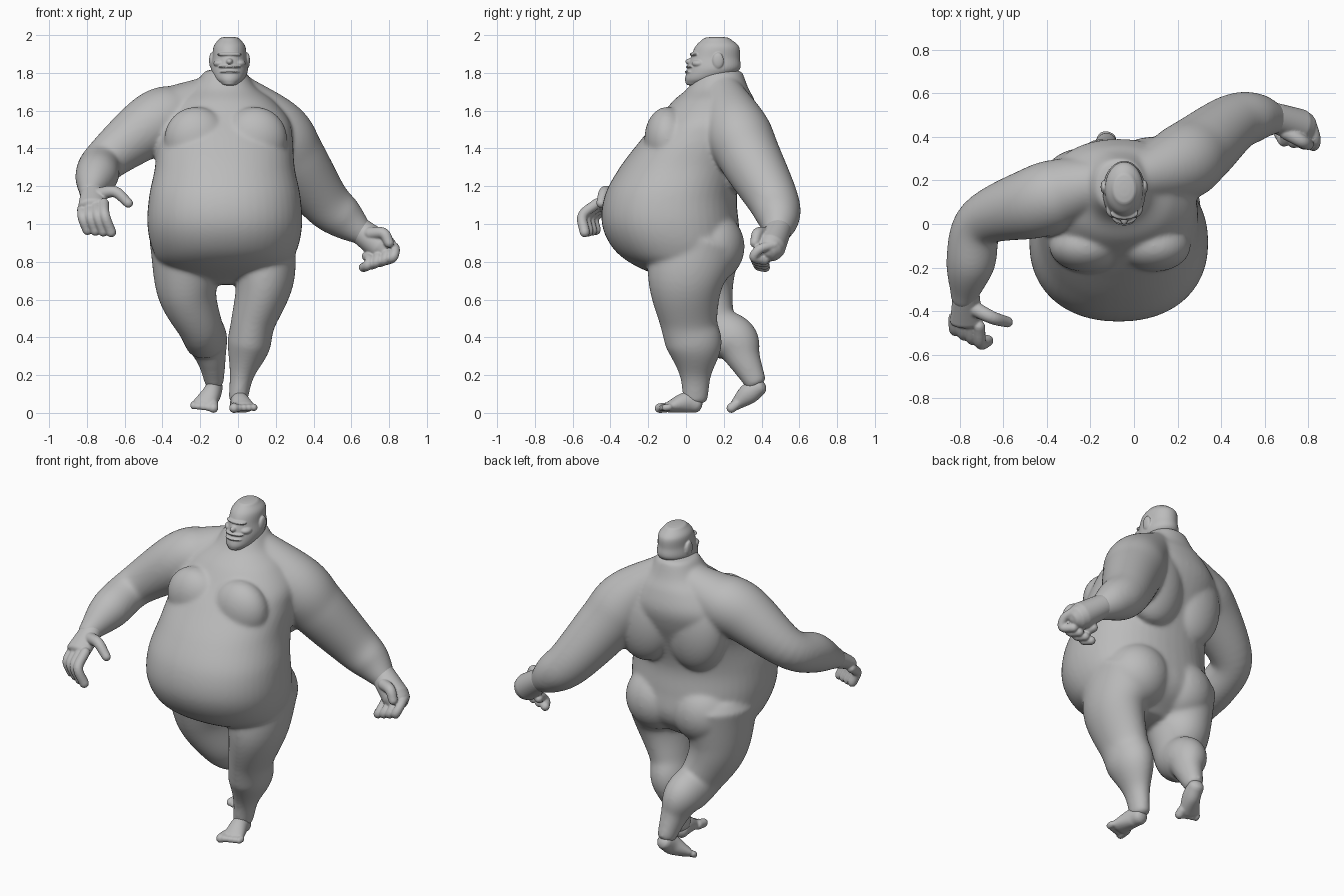
import bpy
import bmesh
from math import cos, sin, pi, copysign
from mathutils import Matrix, Vector

default_cube = bpy.data.objects.get("Cube")
if default_cube:
    bpy.data.objects.remove(default_cube, do_unlink=True)

skin = bpy.data.materials.new("grey clay")
skin.use_nodes = True
clay = (.5, .5, .5, 1)
skin.diffuse_color = clay
skin.node_tree.nodes["Principled BSDF"].inputs["Base Color"].default_value = clay

SIDES = 48
STEPS = 8
UP = Vector((0, 0, 1))


def interpolate(sections):
    """Pass a smooth spline through sections of (x, y, z, width, depth)."""
    keys = [Vector(section) for section in sections]
    before = keys[0] * 2 - keys[1]
    after = keys[-1] * 2 - keys[-2]
    keys = [before, *keys, after]
    result = []
    for previous, start, end, following in zip(keys, keys[1:], keys[2:], keys[3:]):
        leaving = (end - previous) / 2
        arriving = (following - start) / 2
        for step in range(STEPS):
            t = step / STEPS
            ease = t * t * (3 - 2 * t)
            result.append(start.lerp(end, ease)
                          + leaving * t * (1 - t) ** 2 - arriving * t * t * (1 - t))
    result.append(keys[-2])
    return result


def loft(mesh, sections, cap=1, power=2, level=False):
    """Skin a closed, round-ended form through its cross-sections."""
    path = interpolate(sections)
    centres = [Vector(point[:3]) for point in path]
    last = len(path) - 1
    rings = []
    for index, point in enumerate(path):
        along = centres[min(index + 1, last)] - centres[max(index - 1, 0)]
        along = UP if level else along.normalized()
        rings.append((centres[index], along, point[3], point[4]))

    def rounded_end(ring, direction):
        centre, along, width, depth = ring
        reach = along * min(width, depth) * cap * direction
        return [(centre + reach * sin(angle), along, width * cos(angle), depth * cos(angle))
                for angle in (pi / 6, pi / 3, pi * .47)]

    rings = rounded_end(rings[0], -1)[::-1] + rings + rounded_end(rings[-1], 1)
    loops = []
    for centre, along, width, depth in rings:
        across = Vector((1, 0, 0))
        across = (across - along * along.dot(across)).normalized()
        upward = along.cross(across)
        loop = []
        for side in range(SIDES):
            angle = 2 * pi * side / SIDES
            c, s = [copysign(abs(value) ** (2 / power), value)
                    for value in (cos(angle), sin(angle))]
            loop.append(mesh.verts.new(centre + across * width * c + upward * depth * s))
        loops.append(loop)
    for lower, upper in zip(loops, loops[1:]):
        for side in range(SIDES):
            neighbour = (side + 1) % SIDES
            mesh.faces.new((lower[side], lower[neighbour], upper[neighbour], upper[side]))
    mesh.faces.new(loops[0][::-1])
    mesh.faces.new(loops[-1])


def trunk(mesh, middle, profile, power):
    """Stack level rings from rows of (height, front, back, half width)."""
    sections = [(middle, (front + back) / 2, height, half_width, (back - front) / 2)
                for height, front, back, half_width in profile]
    loft(mesh, sections, cap=.2, power=power, level=True)


def limb(mesh, sections, depth=1, cap=1):
    """Loft sections of (x, y, z, radius) with a constant depth ratio."""
    loft(mesh, [(x, y, z, radius, radius * depth) for x, y, z, radius in sections], cap)


def blob(mesh, centre, radii):
    """Add an ellipsoid mass."""
    placing = Matrix.Translation(centre) @ Matrix.Diagonal((*radii, 1))
    bmesh.ops.create_uvsphere(mesh, u_segments=SIDES, v_segments=SIDES, radius=1, matrix=placing)


def finish(mesh, name, voxel, smoothing):
    """Fuse the overlapping masses into one smooth skin."""
    bmesh.ops.recalc_face_normals(mesh, faces=mesh.faces)
    data = bpy.data.meshes.new(name)
    mesh.to_mesh(data)
    mesh.free()
    data.materials.append(skin)
    data.shade_smooth()
    part = bpy.data.objects.new(name, data)
    bpy.context.scene.collection.objects.link(part)
    fuse = part.modifiers.new("fuse", 'REMESH')
    fuse.mode = 'VOXEL'
    fuse.voxel_size = voxel
    fuse.use_smooth_shade = True
    relax = part.modifiers.new("relax", 'SMOOTH')
    relax.factor = .5
    relax.iterations = smoothing


def fingers(mesh, first_knuckle, last_knuckle, bends, radius):
    """Add four fingers along the knuckles, each following the same bends."""
    for index in range(4):
        joint = Vector(first_knuckle).lerp(Vector(last_knuckle), index / 3)
        joints = [joint]
        for bend in bends:
            joint = joint + Vector(bend) * (1.1 - index * .1)
            joints.append(joint)
        limb(mesh, [(*position, radius) for position in joints])


def foot(name, heel, instep, ball, toe_reach, inner):
    """Build a foot whose big toe lies on the inner side."""
    mesh = bmesh.new()
    loft(mesh, [(*heel, .045, .045), (*instep, .05, .055), (*ball, .062, .03)], cap=.7)
    for index in range(5):
        root = Vector(ball) + Vector((inner * (.05 - .026 * index), 0, 0))
        tip = root + Vector(toe_reach) * (1 - index * .15)
        size = .019 if index else .026
        limb(mesh, [(*root, size), (*tip, size)])
    finish(mesh, name, .006, 4)


# Torso with the overhanging belly
body = bmesh.new()
trunk(body, -.07, (
    (.7, -.08, .15, .18), (.78, -.27, .25, .33), (.87, -.385, .29, .385),
    (1, -.445, .28, .41), (1.15, -.43, .27, .4), (1.3, -.35, .31, .37),
    (1.45, -.235, .37, .36), (1.55, -.15, .39, .34), (1.65, -.07, .365, .26),
    (1.72, .01, .33, .17), (1.8, .06, .3, .115)), power=2.2)

# Chest, shoulder blades and buttocks
for x, back in ((-.22, .22), (.09, .27)):
    blob(body, (x, -.1, 1.45), (.17, .12, .17))
    blob(body, (x, back, 1.42), (.19, .13, .26))
    blob(body, (x, .13, .88), (.19, .18, .19))

# Right arm reaching forward, from the neck to the wrist
limb(body, [(-.1, .2, 1.7, .1), (-.3, .15, 1.59, .155), (-.45, .1, 1.53, .165),
            (-.7, .01, 1.34, .117), (-.75, -.18, 1.25, .112), (-.78, -.33, 1.17, .063)])

# Left arm swung back
limb(body, [(0, .2, 1.7, .1), (.2, .27, 1.5, .17), (.3, .34, 1.35, .165),
            (.45, .46, 1.13, .135), (.56, .49, 1.03, .112), (.67, .48, .94, .06)])

# Left leg standing
limb(body, [(.12, .05, .9, .19), (.14, 0, .7, .155), (.08, .015, .48, .117),
            (.055, .045, .35, .112), (.02, .05, .2, .065), (0, .05, .07, .05)],
     depth=1.3, cap=.5)

# Right leg pushing off behind
limb(body, [(-.26, .05, .9, .21), (-.27, .07, .65, .16), (-.2, .14, .46, .118),
            (-.165, .26, .38, .11), (-.14, .31, .28, .076), (-.125, .37, .16, .05)],
     depth=1.15, cap=.5)
finish(body, "body", .01, 16)

# Head from chin to crown
head = bmesh.new()
middle = -.045
trunk(head, middle, (
    (1.74, 0, .12, .045), (1.77, -.005, .22, .08), (1.82, .008, .285, .098),
    (1.88, .025, .285, .09), (1.94, .05, .28, .084), (1.98, .09, .235, .055)), power=2)

# Brow, nose, lips, cheeks and ears
brow = ((.05, 1.898), (.065, .03, .012))
nose = ((.03, 1.86), (.019, .034, .018))
upper_lip = ((.035, 1.832), (.06, .036, .01))
lower_lip = ((.03, 1.805), (.055, .038, .01))
for position, radii in (brow, nose, upper_lip, lower_lip):
    blob(head, (middle, *position), radii)
for side in (-1, 1):
    blob(head, (middle + side * .05, .07, 1.85), (.035, .04, .022))
    blob(head, (middle + side * .095, .17, 1.865), (.013, .03, .042))
finish(head, "head", .004, 3)

# Open right hand
hand = bmesh.new()
loft(hand, [(-.77, -.31, 1.18, .06, .06), (-.77, -.45, 1.1, .075, .042)], cap=.6)
fingers(hand, (-.71, -.47, 1.11), (-.825, -.43, 1.08),
        [(.005, -.07, -.06), (.03, .01, -.08)], .027)
limb(hand, [(-.73, -.39, 1.16, .034), (-.65, -.43, 1.17, .03), (-.58, -.45, 1.11, .025)])
finish(hand, "right_hand", .006, 3)

# Clenched left fist
fist = bmesh.new()
limb(fist, [(.64, .49, .97, .068), (.76, .45, .88, .078)])
fingers(fist, (.81, .47, .89), (.68, .46, .83),
        [(.02, -.07, -.02), (-.01, -.03, -.04), (-.03, .05, -.015)], .025)
limb(fist, [(.7, .42, .95, .034), (.77, .38, .95, .03), (.8, .365, .9, .026)])
finish(fist, "left_fist", .006, 2)

# Feet: left planted flat, right on its toes
foot("left_foot", (0, .055, .045), (.01, 0, .055), (.03, -.09, .03), (0, -.05, -.005), -1)
foot("right_foot", (-.125, .39, .14), (-.14, .33, .1), (-.18, .265, .045),
     (0, -.025, -.02), 1)
